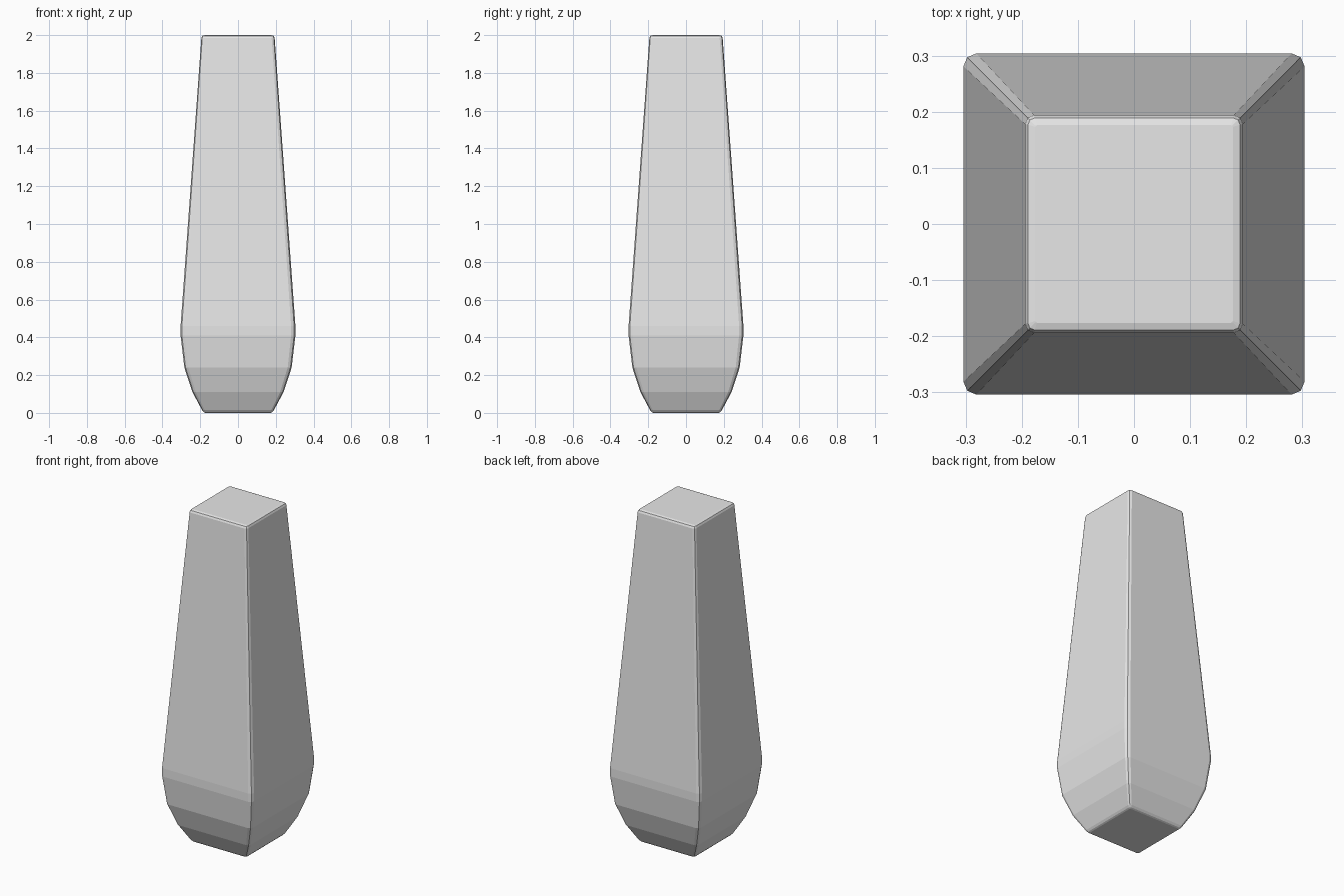
import bpy
import bmesh

# Remove the default object
default = bpy.data.objects.get("Cube")
if default:
    bpy.data.objects.remove(default, do_unlink=True)

# Single grey material
grey = bpy.data.materials.new("light grey")
grey.use_nodes = True
colour = (0.8, 0.8, 0.8, 1.0)
grey.diffuse_color = colour
grey.node_tree.nodes["Principled BSDF"].inputs["Base Color"].default_value = colour

# Profile: height, half width, corner bevel
PROFILE = [
    (0.0, 0.172, 0.003),
    (0.004, 0.181, 0.010),
    (0.014, 0.190, 0.014),
    (0.11, 0.241, 0.018),
    (0.24, 0.284, 0.021),
    (0.41, 0.304, 0.023),
    (0.46, 0.304, 0.023),
    (1.985, 0.194, 0.016),
    (1.996, 0.189, 0.012),
    (2.0, 0.176, 0.003),
]


def square_ring(bm, z, half, bevel):
    """Square loop with two-segment rounded corners."""
    mid = half - bevel * 0.3
    corner = [(half, half - bevel), (mid, mid), (half - bevel, half)]
    verts = []
    for _ in range(4):
        verts += [bm.verts.new((x, y, z)) for x, y in corner]
        corner = [(-y, x) for x, y in corner]
    return verts


# Tapered body with a rounded lower end
bm = bmesh.new()
rings = [square_ring(bm, *row) for row in PROFILE]
for low, high in zip(rings, rings[1:]):
    for i in range(len(low)):
        j = (i + 1) % len(low)
        bm.faces.new((low[i], low[j], high[j], high[i]))
bm.faces.new(rings[0][::-1])
bm.faces.new(rings[-1])
bmesh.ops.recalc_face_normals(bm, faces=bm.faces)

mesh = bpy.data.meshes.new("tapered_block")
bm.to_mesh(mesh)
bm.free()
mesh.materials.append(grey)
body = bpy.data.objects.new("tapered_block", mesh)
bpy.context.collection.objects.link(body)
